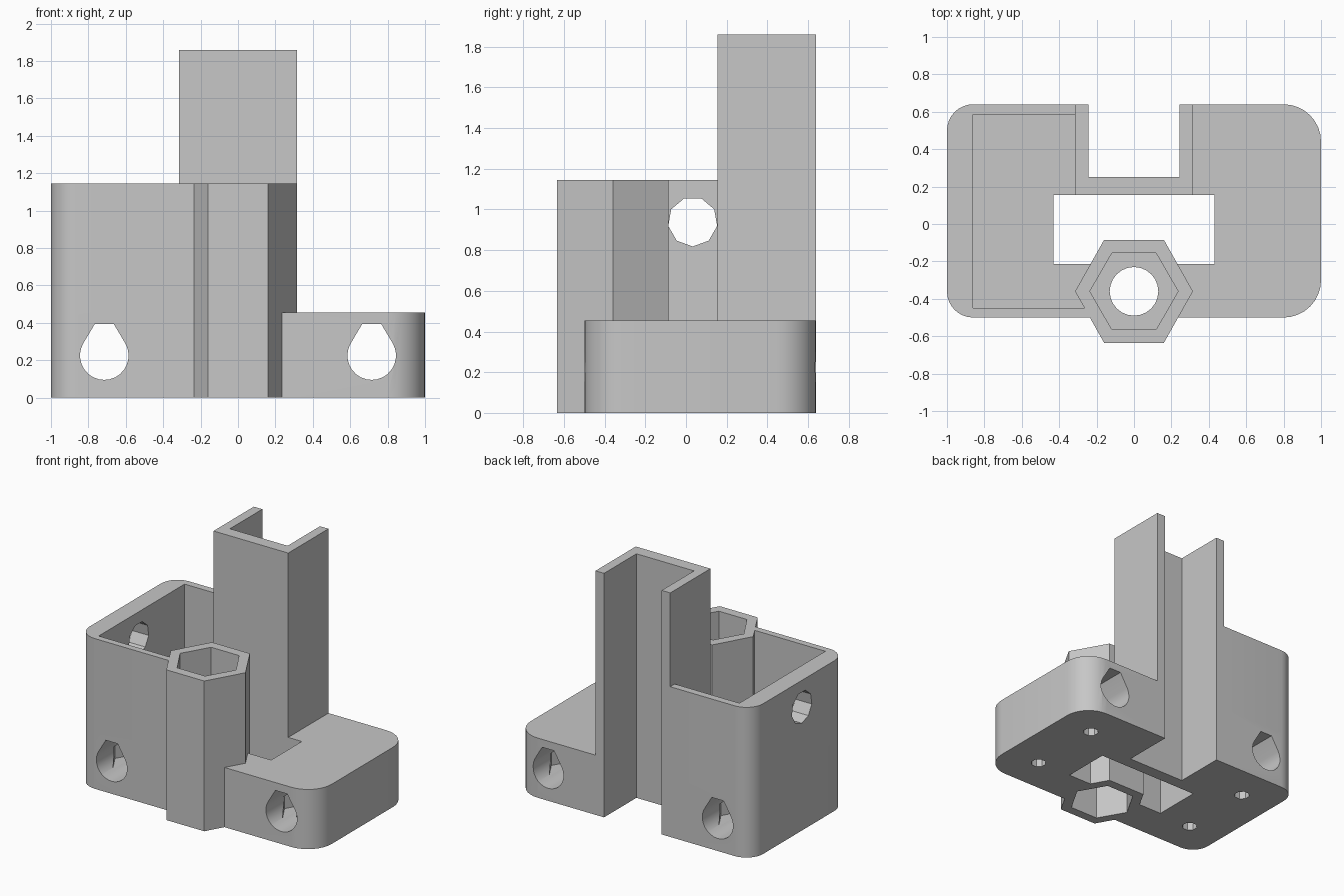
import bpy, bmesh, math

if "Cube" in bpy.data.objects:
    bpy.data.objects.remove(bpy.data.objects["Cube"], do_unlink=True)

grey = bpy.data.materials.new("plain grey")
grey.use_nodes = True
COLOUR = (0.57, 0.57, 0.57, 1)
grey.diffuse_color = COLOUR
grey.node_tree.nodes["Principled BSDF"].inputs["Base Color"].default_value = COLOUR

BASE_TOP, WALL_TOP, CHANNEL_TOP = 0.455, 1.145, 1.86
FRONT, BACK = -0.5, 0.64
HEX_Y = -0.36


def prism(name, points, low, high, axis="Z"):
    """Extrude a 2D outline along an axis."""
    place = {"X": lambda a, b: (low, a, b),
             "Y": lambda a, b: (a, low, b),
             "Z": lambda a, b: (a, b, low)}[axis]
    bm = bmesh.new()
    face = bm.faces.new([bm.verts.new(place(a, b)) for a, b in points])
    new = bmesh.ops.extrude_face_region(bm, geom=[face])["geom"]
    step = [high - low if axis == k else 0 for k in "XYZ"]
    bmesh.ops.translate(bm, vec=step, verts=[g for g in new if isinstance(g, bmesh.types.BMVert)])
    bmesh.ops.recalc_face_normals(bm, faces=bm.faces)
    mesh = bpy.data.meshes.new(name)
    bm.to_mesh(mesh)
    bm.free()
    mesh.materials.append(grey)
    obj = bpy.data.objects.new(name, mesh)
    bpy.context.collection.objects.link(obj)
    return obj


def activate(obj):
    bpy.ops.object.select_all(action="DESELECT")
    obj.select_set(True)
    bpy.context.view_layer.objects.active = obj


def cut(obj, cutter):
    cutter.hide_render = True
    mod = obj.modifiers.new("cut", "BOOLEAN")
    mod.operation, mod.solver, mod.object = "DIFFERENCE", "EXACT", cutter
    activate(obj)
    bpy.ops.object.modifier_apply(modifier=mod.name)
    bpy.data.objects.remove(cutter, do_unlink=True)


def arc(cx, cy, r, start, end, steps):
    angles = [math.radians(start + (end - start) * i / steps) for i in range(steps + 1)]
    return [(cx + r * math.cos(a), cy + r * math.sin(a)) for a in angles]


def polygon(cx, cy, r, sides, turn=0):
    return arc(cx, cy, r, turn, turn + 360, sides)[:-1]


def outer_corners(r):
    """Back and front rounded corners of the -x end."""
    return (arc(-1 + r, BACK - r, r, 90, 180, 8)
            + arc(-1 + r, FRONT + r, r, 180, 270, 8))


# Base halves, either side of the channel and the hexagonal tube
for name, side, radius in (("base_right", 1, 0.14), ("base_left", -1, 0.2)):
    outline = outer_corners(radius) + [
        (-0.236, FRONT), (-0.315, HEX_Y), (-0.233, -0.215),
        (-0.43, -0.215), (-0.43, 0.155), (-0.315, 0.155), (-0.315, BACK)]
    base = prism(name, [(side * x, y) for x, y in outline], 0, BASE_TOP)
    cx = -0.715 * side
    # Teardrop rod hole from front to back
    tear = arc(cx, 0.225, 0.13, 150, 390, 18) + [(cx + 0.05, 0.395), (cx - 0.05, 0.395)]
    cut(base, prism("rod_cutter", tear, -0.8, 0.9, "Y"))
    # Screw holes from below, with nut pockets inside the rod hole
    for y in (-0.225, 0.365):
        cut(base, prism("nut_cutter", polygon(cx, y, 0.165, 6), 0.12, 0.245))
        cut(base, prism("screw_cutter", polygon(cx, y, 0.055, 8, 22.5), -0.1, 0.2))

# Tall walls of the open compartment
walls = prism("compartment_walls", outer_corners(0.14) + [
    (-0.236, FRONT), (-0.264, -0.45), (-0.86, -0.45),
    (-0.86, 0.585), (-0.315, 0.585), (-0.315, BACK)], BASE_TOP, WALL_TOP)
cut(walls, prism("side_hole_cutter", polygon(0.033, 0.94, 0.122, 9, -90), -1.2, -0.7, "X"))

# Hexagonal tube with a bored partition inside
tube = prism("hexagonal_tube",
             [(-0.315, HEX_Y), (-0.16, -0.635), (0.16, -0.635),
              (0.315, HEX_Y), (0.16, -0.085), (-0.16, -0.085)], 0, WALL_TOP)
recess = polygon(0, HEX_Y, 0.236, 6)
cut(tube, prism("upper_recess_cutter", recess, 0.6, 1.3))
cut(tube, prism("lower_recess_cutter", recess, -0.1, 0.5))
cut(tube, prism("bore_cutter", polygon(0, HEX_Y, 0.13, 24), 0.4, 0.7))

# Tall channel, open to the back
prism("upright_channel",
      [(-0.315, BACK), (-0.315, 0.155), (0.315, 0.155), (0.315, BACK),
       (0.243, BACK), (0.243, 0.25), (-0.243, 0.25), (-0.243, BACK)], 0, CHANNEL_TOP)

for obj in list(bpy.context.collection.objects):
    if obj.type == "MESH" and grey.name in obj.data.materials:
        activate(obj)
        bpy.ops.object.shade_smooth_by_angle(angle=math.radians(25))
